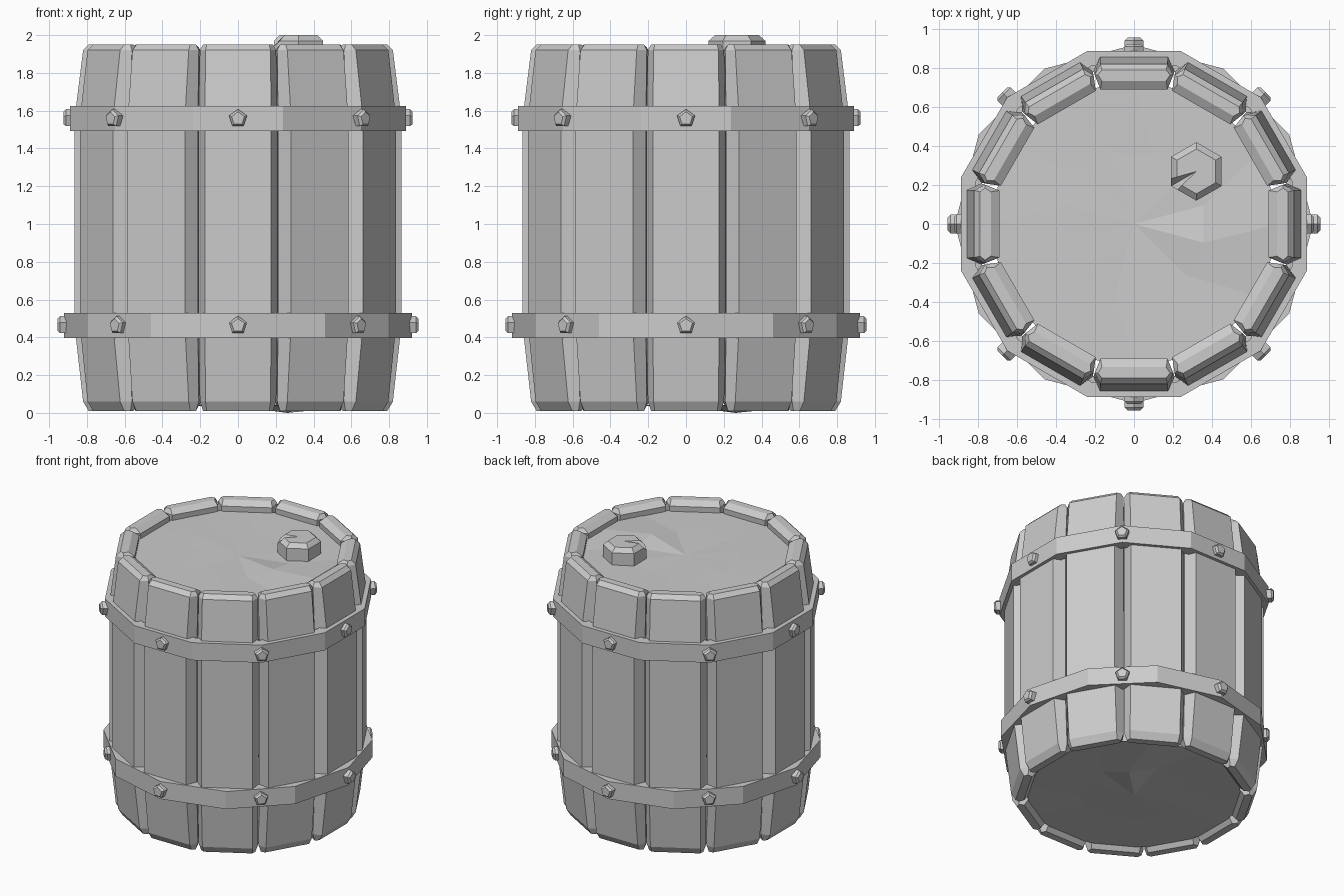
import bpy, bmesh, math, random
from mathutils import Matrix, Vector

if "Cube" in bpy.data.objects:
    bpy.data.objects.remove(bpy.data.objects["Cube"], do_unlink=True)
random.seed(4)

GREY = (0.6, 0.6, 0.6, 1)
grey = bpy.data.materials.new("plain_grey")
grey.use_nodes = True
grey.diffuse_color = GREY
grey.node_tree.nodes["Principled BSDF"].inputs["Base Color"].default_value = GREY


def finish(bm, name, turn=0):
    """Turn the mesh about z and add it to the scene."""
    bmesh.ops.recalc_face_normals(bm, faces=bm.faces)
    bm.transform(Matrix.Rotation(turn, 4, "Z"))
    mesh = bpy.data.meshes.new(name)
    bm.to_mesh(mesh)
    bm.free()
    mesh.materials.append(grey)
    obj = bpy.data.objects.new(name, mesh)
    bpy.context.collection.objects.link(obj)
    return obj


def loft(rings, caps=True, loop=False):
    """Skin equal-length rings of points; returns the mesh and its vertices."""
    bm = bmesh.new()
    rows = [[bm.verts.new(p) for p in ring] for ring in rings]
    n = len(rows[0])
    for k in range(len(rows) if loop else len(rows) - 1):
        low, high = rows[k], rows[(k + 1) % len(rows)]
        for i in range(n):
            j = (i + 1) % n
            bm.faces.new((low[i], low[j], high[j], high[i]))
    if caps:
        bm.faces.new(rows[0][::-1])
        bm.faces.new(rows[-1])
    return bm, rows


def circle(radius, z, n, start=0):
    step = math.tau / n
    return [(radius * math.cos(start + i * step), radius * math.sin(start + i * step), z)
            for i in range(n)]


# Staves: six-sided section (outer, middle, inner radius and half widths) up the height
def section(z, outer, middle, inner, face, wide):
    return [(outer, -face, z), (outer, face, z), (middle, wide, z),
            (inner, face, z), (inner, -face, z), (middle, -wide, z)]


end_edge = (0.79, 0.765, 0.735, 0.165, 0.185)
end_wide = (0.82, 0.765, 0.69, 0.172, 0.202)
belly = (0.865, 0.785, 0.71, 0.175, 0.208)
profile = [(0.01, end_edge), (0.06, end_wide), (0.46, belly),
           (1.56, belly), (1.92, end_wide), (1.95, end_edge)]
for i in range(12):
    bm, _ = loft([section(z, *size) for z, size in profile])
    finish(bm, f"stave_{i + 1}", i * math.tau / 12)


# Lids: faceted, slightly uneven discs with one raised point
def lid(name, z, out, peak):
    bm, rows = loft([circle(0.75, z, 12), circle(0.37, z, 12, -math.pi / 12)], caps=False)
    bmesh.ops.poke(bm, faces=[bm.faces.new(rows[1])])
    for v in bm.verts:
        if v not in rows[0]:
            v.co.z += random.uniform(-0.006, 0.006)
    rows[1][peak].co.z = z + out
    finish(bm, name)


lid("top_lid", 1.88, 0.025, 0)
lid("bottom_lid", 0.04, -0.04, 2)


# Hoops with nail heads; the two hoops are turned half a side from each other
def hoop(name, z, start):
    low, high = z - 0.066, z + 0.066
    bm, _ = loft([circle(0.84, low, 12, start), circle(0.92, low, 12, start),
                  circle(0.92, high, 12, start), circle(0.84, high, 12, start)],
                 caps=False, loop=True)
    finish(bm, name)
    for i in range(8):
        angle = i * math.tau / 8
        side = math.tau / 12
        off = (angle - start) % side - side / 2
        base = 0.92 * math.cos(side / 2) / math.cos(off)
        rings = [circle(0.05, -0.03, 5, math.pi / 2), circle(0.05, 0.022, 5, math.pi / 2),
                 circle(0.036, 0.036, 5, math.pi / 2)]
        nail, _ = loft([[(base + h, x, z + y) for x, y, h in ring] for ring in rings])
        finish(nail, f"{name}_nail_{i + 1}", angle)


hoop("upper_hoop", 1.558, math.pi / 12)
hoop("lower_hoop", 0.463, 0)


# Bung: chamfered hexagonal plug with a notch in one corner
NOTCH = 210
angles = (30, 90, 150, 196, NOTCH, 224, 270, 330)


def hexagon(radius, z):
    ring = []
    for a in angles:
        r = radius * math.cos(math.pi / 6) / math.cos(math.radians(a % 60 - 0))
        if a % 60 > 30:
            r = radius * math.cos(math.pi / 6) / math.cos(math.radians(60 - a % 60))
        ring.append((0.32 + r * math.cos(math.radians(a)),
                     0.27 + r * math.sin(math.radians(a)), z))
    return ring


bm, rows = loft([hexagon(0.15, 1.84), hexagon(0.15, 1.97), hexagon(0.115, 2.0)])
n = angles.index(NOTCH)
rows[1][n].co.z -= 0.03
rows[2][n].co.z -= 0.05
top = [f for f in bm.faces if all(v in rows[2] for v in f.verts)]
centre = bmesh.ops.poke(bm, faces=top)["verts"][0]
centre.co = Vector((0.32, 0.27, 2.0))
finish(bm, "bung")
